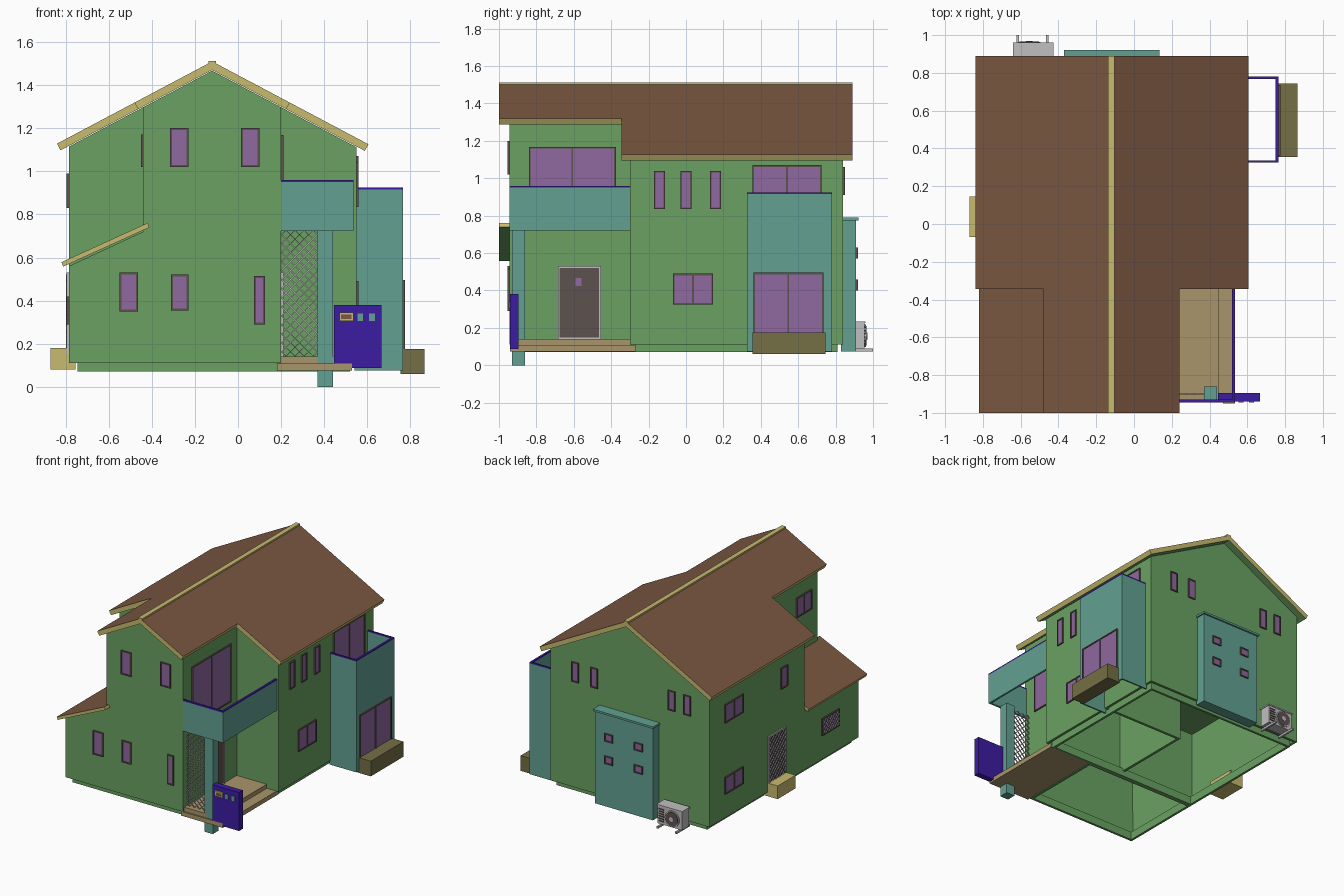
import bpy, bmesh, math
from mathutils import Vector

cube = bpy.data.objects.get("Cube")
if cube:
    bpy.data.objects.remove(cube, do_unlink=True)


def material(name, srgb):
    mat = bpy.data.materials.new(name)
    mat.use_nodes = True
    linear = [(c / 255) ** 2.2 for c in srgb] + [1]
    mat.diffuse_color = linear
    mat.node_tree.nodes["Principled BSDF"].inputs["Base Color"].default_value = linear
    return mat


GREEN = material("wall green", (106, 160, 98))
BROWN = material("roof brown", (122, 88, 67))
TAN = material("trim tan", (198, 185, 110))
TEAL = material("balcony teal", (98, 160, 144))
BLUE = material("rail blue", (62, 34, 160))
PURPLE = material("glass purple", (142, 104, 158))
DARK = material("frame dark", (94, 82, 80))
OLIVE = material("planter olive", (116, 110, 70))
PORCH = material("porch tan", (168, 148, 106))
GREY = material("light grey", (190, 190, 190))


def finish(name, bm, mats):
    bmesh.ops.recalc_face_normals(bm, faces=bm.faces)
    mesh = bpy.data.meshes.new(name)
    bm.to_mesh(mesh)
    bm.free()
    for mat in mats:
        mesh.materials.append(mat)
    obj = bpy.data.objects.new(name, mesh)
    bpy.context.collection.objects.link(obj)
    return obj


def add_box(bm, xs, ys, zs, index=0):
    verts = [bm.verts.new((x, y, z)) for x in xs for y in ys for z in zs]
    for quad in ("0132", "4675", "0451", "2376", "0264", "1573"):
        bm.faces.new([verts[int(i)] for i in quad]).material_index = index


def box(name, xs, ys, zs, mat):
    bm = bmesh.new()
    add_box(bm, xs, ys, zs)
    return finish(name, bm, [mat])


def add_prism(bm, profile, ys):
    """Extrude an x-z profile between two y positions."""
    rings = [[bm.verts.new((x, y, z)) for x, z in profile] for y in ys]
    n = len(profile)
    for i in range(n):
        j = (i + 1) % n
        bm.faces.new((rings[0][i], rings[0][j], rings[1][j], rings[1][i]))
    for ring in rings:
        bm.faces.new(ring)
    bmesh.ops.recalc_face_normals(bm, faces=bm.faces)


def shell(name, profile, ys, open_top=False):
    """Hollow wall block, open underneath."""
    bm = bmesh.new()
    add_prism(bm, profile, ys)
    drop = [f for f in bm.faces if f.normal.z < -0.9 or (open_top and f.normal.z > 0.9)]
    bmesh.ops.delete(bm, geom=drop, context="FACES")
    obj = finish(name, bm, [GREEN])
    mod = obj.modifiers.new("thickness", "SOLIDIFY")
    mod.thickness, mod.offset = 0.025, -1
    return obj


def roof(name, top, eave, ys, thick):
    """Sloping slab: brown on top, tan edges, green underside."""
    a, b = Vector(top), Vector(eave)
    d = (b - a).normalized()
    down = Vector((d.y, -d.x))
    if down.y > 0:
        down = -down
    bm = bmesh.new()
    add_prism(bm, [a, b, b + down * thick, a + down * thick], ys)
    for f in bm.faces:
        f.material_index = 1 if f.normal.z > 0.6 else 2 if f.normal.z < -0.6 else 0
    finish(name, bm, [TAN, BROWN, GREEN])


def on_wall(axis, plane, side, depth):
    """Map (along, depth, height) spans onto a wall facing x or y."""
    d = sorted(plane + side * v for v in depth)
    return lambda a, z: (d, a, z) if axis == "x" else (a, d, z)


def window(name, axis, plane, side, a, z, panes=1, frame=DARK, glass=PURPLE):
    bm = bmesh.new()
    w = 0.009
    (l, r), (b, t) = a, z
    add_box(bm, *on_wall(axis, plane, side, (-0.004, 0.005))((l + w, r - w), (b + w, t - w)), 1)
    bars = on_wall(axis, plane, side, (-0.005, 0.01))
    for span in ((b, b + w), (t - w, t)):
        add_box(bm, *bars(a, span))
    for i in range(panes + 1):
        left = l + (r - l - w) * i / panes
        add_box(bm, *bars((left, left + w), (b + w, t - w)))
    return finish(name, bm, [frame, glass])


def lattice(name, axis, plane, a, z, pitch, width):
    """Crossed diagonal strips clipped to a rectangle."""
    bm = bmesh.new()
    w, h = a[1] - a[0], z[1] - z[0]
    for s in (1, -1):
        c = -w + pitch / 2
        while c < h:
            u0, u1 = max(0, -c), min(w, h - c)
            if u1 - u0 > width:
                quad = []
                for u, e in ((u0, -width), (u1, -width), (u1, width), (u0, width)):
                    along = a[0] + u if s > 0 else a[1] - u
                    up = min(max(z[0] + c + u + e, z[0]), z[1])
                    quad.append((plane, along, up) if axis == "x" else (along, plane, up))
                bm.faces.new([bm.verts.new(p) for p in quad])
            c += pitch
    obj = finish(name, bm, [GREY])
    mod = obj.modifiers.new("thickness", "SOLIDIFY")
    mod.thickness, mod.offset = 0.006, 0


# Walls, foundations and inner structure
RIDGE = -0.12
LEFT, RIGHT, FRONT, MID, BACK = -0.785, 0.55, -0.945, -0.3, 0.84
BASE = 0.11


def under_roof(x):
    return 1.467 - 0.53 * abs(x - RIDGE)


shell("main_walls", [(LEFT, BASE), (RIGHT, BASE), (RIGHT, under_roof(RIGHT)),
                     (RIDGE, under_roof(RIDGE)), (LEFT, under_roof(LEFT))], (MID, BACK))
shell("front_walls", [(LEFT, BASE), (0.2, BASE), (0.2, under_roof(0.2)),
                      (RIDGE, under_roof(RIDGE)), (-0.44, under_roof(-0.44)),
                      (-0.44, 0.72), (LEFT, 0.56)], (FRONT, MID + 0.01))
for name, right, ys in (("main_foundation", RIGHT - 0.03, (MID + 0.03, BACK - 0.03)),
                        ("front_foundation", 0.18, (FRONT + 0.03, MID + 0.03))):
    left = LEFT + 0.04
    shell(name, [(left, 0.07), (right, 0.07), (right, 0.13), (left, 0.13)], ys, True)
box("upper_floor", (LEFT + 0.01, RIGHT - 0.01), (MID + 0.01, BACK - 0.01), (0.66, 0.69), GREEN)
box("room_divider", (-0.13, -0.11), (MID + 0.01, 0.35), (BASE, 0.67), GREEN)
box("cross_divider", (-0.12, RIGHT - 0.01), (0.33, 0.35), (BASE, 0.67), GREEN)

# Roofs
for side, main_x, front_x in (("left", -0.84, -0.48), ("right", 0.605, 0.24)):
    for part, x, ys in (("main", main_x, (-0.345, 0.89)), ("front", front_x, (-1, -0.345))):
        roof(f"{part}_roof_{side}", (RIDGE, 1.51),
             (x, 1.51 - 0.53 * abs(x - RIDGE)), ys, 0.035)
roof("lean_to_roof", (-0.42, 0.76), (-0.82, 0.578), (-1, MID), 0.022)
box("ridge_cap", (-0.138, -0.103), (-1, 0.89), (1.495, 1.513), TAN)

# Front windows
for i, (a, z) in enumerate((((-0.315, -0.23), (1.02, 1.2)), ((0.015, 0.1), (1.02, 1.2)),
                            ((-0.55, -0.465), (0.35, 0.53)), ((-0.31, -0.23), (0.355, 0.52)),
                            ((0.075, 0.125), (0.29, 0.515)))):
    window(f"front_window_{i}", "y", FRONT, -1, a, z)

# Windows and door on the +x walls
for y in (-0.142, 0, 0.157):
    window("slim_window", "x", RIGHT, 1, (y - 0.03, y + 0.03), (0.835, 1.04))
window("hall_window", "x", RIGHT, 1, (-0.07, 0.145), (0.325, 0.49), 2)
window("bay_upper_window", "x", RIGHT, 1, (0.355, 0.725), (0.73, 1.07), 2)
window("balcony_window", "x", 0.2, 1, (-0.84, -0.375), (0.73, 1.168), 2)
window("front_door", "x", 0.2, 1, (-0.685, -0.455), (0.14, 0.53), 1, GREY, DARK)
box("front_door_glass", (0.2, 0.208), (-0.59, -0.56), (0.425, 0.467), PURPLE)

# Windows and side door on the -x walls
for z in ((0.29, 0.42), (0.83, 0.97)):
    window("side_window", "x", LEFT, -1, (0.44, 0.66), z, 2)
window("side_slim_window", "x", LEFT, -1, (-0.09, -0.01), (0.83, 0.99))
window("gable_side_window", "x", -0.44, -1, (-0.87, -0.69), (1.02, 1.17), 2)
window("lean_to_window", "x", LEFT, -1, (-0.71, -0.5), (0.29, 0.42))
lattice("lean_to_window_bars", "x", LEFT - 0.01, (-0.7, -0.51), (0.3, 0.41), 0.035, 0.003)
window("side_door", "x", LEFT, -1, (-0.07, 0.14), (0.15, 0.53), 1, GREY, DARK)
lattice("side_door_bars", "x", LEFT - 0.01, (-0.06, 0.13), (0.16, 0.52), 0.04, 0.003)
box("side_step", (-0.87, -0.755), (-0.07, 0.145), (0.08, 0.18), TAN)

# Back wall: slim windows and projecting panel
for x in (0.34, 0.18, -0.47, -0.6):
    window("back_window", "y", BACK, 1, (x - 0.03, x + 0.03), (0.91, 1.06))
box("back_panel", (-0.36, 0.125), (BACK - 0.01, 0.91), (0.075, 0.775), TEAL)
box("back_panel_cap", (-0.37, 0.135), (BACK - 0.01, 0.922), (0.775, 0.79), TEAL)
for x in (0.01, -0.24):
    for z in (0.43, 0.6):
        window("panel_window", "y", 0.91, 1, (x - 0.035, x + 0.035), (z - 0.03, z + 0.03))

# Bay with open balcony top, rail and planter
bm = bmesh.new()
for ys in ((0.325, 0.337), (0.768, 0.78)):
    add_box(bm, (RIGHT - 0.01, 0.765), ys, (0.075, 0.915))
    add_box(bm, (RIGHT, 0.765), ys, (0.915, 0.925), 1)
add_box(bm, (0.75, 0.765), (0.337, 0.768), (0.075, 0.915))
add_box(bm, (0.75, 0.765), (0.337, 0.768), (0.915, 0.925), 1)
finish("bay_walls", bm, [TEAL, BLUE])
window("bay_window", "x", 0.765, 1, (0.36, 0.735), (0.16, 0.495), 2)
box("planter", (0.755, 0.865), (0.355, 0.745), (0.06, 0.175), OLIVE)

# Front balcony, post, lattice screen and porch
bm = bmesh.new()
for zs, index in (((0.722, 0.95), 0), ((0.95, 0.96), 1)):
    add_box(bm, (0.2, 0.535), (FRONT, FRONT + 0.015), zs, index)
    add_box(bm, (0.52, 0.535), (FRONT + 0.015, MID + 0.01), zs, index)
finish("front_balcony", bm, [TEAL, BLUE])
box("porch_post", (0.37, 0.44), (-0.93, -0.86), (0, 0.725), TEAL)
lattice("porch_screen", "y", -0.9, (0.202, 0.37), (0.14, 0.725), 0.042, 0.004)
box("porch_slab", (0.18, 0.53), (-0.94, -0.27), (0.075, 0.108), PORCH)
box("porch_step", (0.19, 0.45), (-0.93, MID + 0.01), (0.108, 0.14), PORCH)

# Gate panel with letter slot and small plates
box("gate_panel", (0.445, 0.667), (-0.94, -0.895), (0.088, 0.38), BLUE)
window("letter_slot", "y", -0.94, -1, (0.47, 0.536), (0.305, 0.345), 1, TAN, BROWN)
for x in (0.567, 0.622):
    box("gate_plate", (x - 0.013, x + 0.013), (-0.946, -0.94), (0.305, 0.34), TEAL)

# Outdoor fan unit on the back
box("fan_unit", (-0.635, -0.43), (0.87, 0.955), (0.09, 0.225), GREY)
box("fan_unit_lid", (-0.64, -0.425), (0.865, 0.96), (0.225, 0.235), GREY)
for x in (-0.615, -0.46):
    box("fan_unit_foot", (x - 0.007, x + 0.007), (BACK, 1), (0.075, 0.09), GREY)
for name, radius, y, mat in (("fan_ring", 0.06, 0.957, GREY), ("fan_opening", 0.052, 0.96, DARK),
                             ("fan_hub", 0.018, 0.964, GREY)):
    bpy.ops.mesh.primitive_cylinder_add(vertices=24, radius=radius, depth=0.012,
                                        location=(-0.555, y, 0.157),
                                        rotation=(math.pi / 2, 0, 0))
    bpy.context.object.name = name
    bpy.context.object.data.materials.append(mat)
for i in range(6):
    z = 0.11 + i * 0.018
    box("fan_unit_slat", (-0.485, -0.44), (0.955, 0.96), (z, z + 0.008), DARK)
